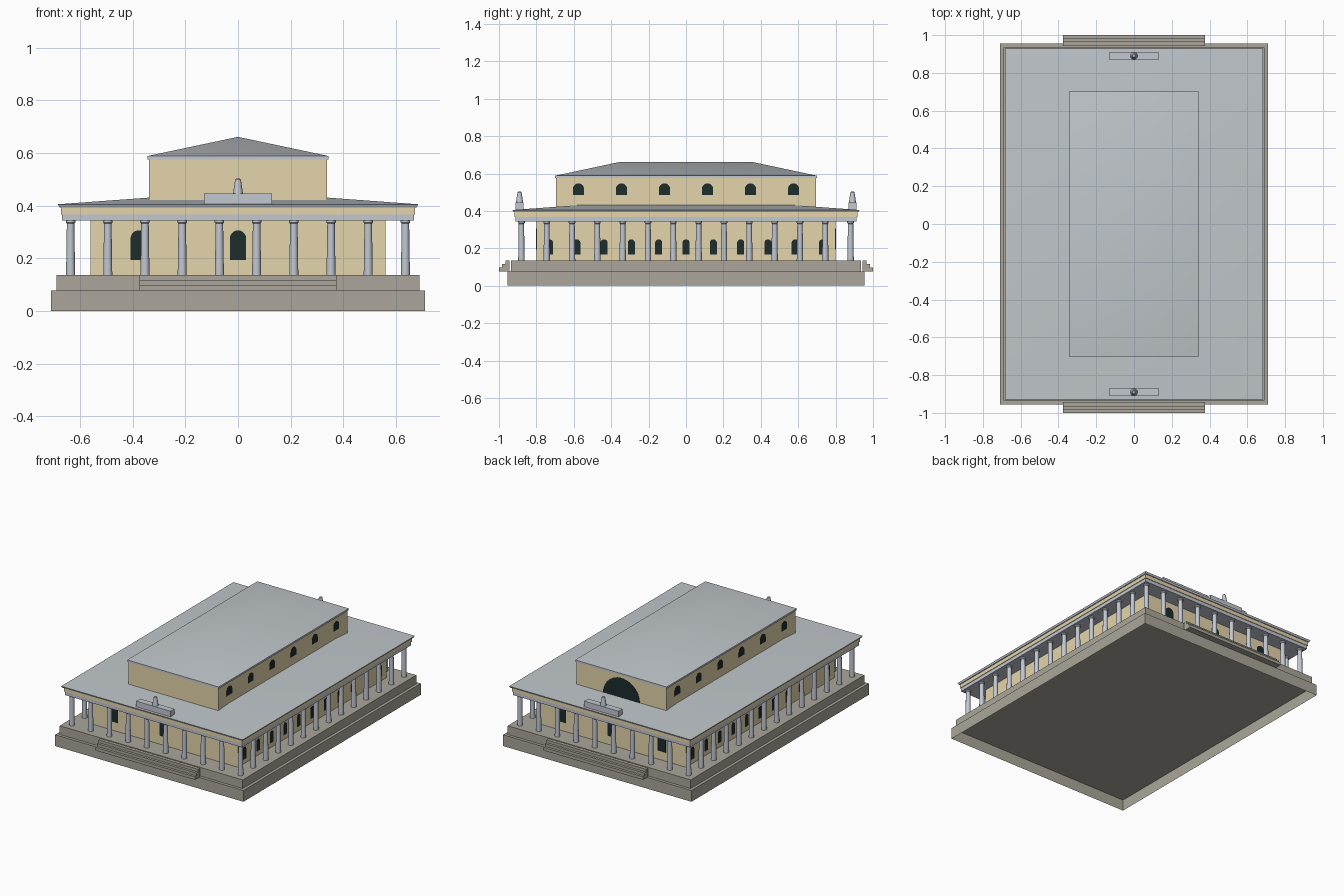
import bpy, bmesh, math
from mathutils import Matrix

if "Cube" in bpy.data.objects:
    bpy.data.objects.remove(bpy.data.objects["Cube"], do_unlink=True)


def material(name, r, g, b):
    m = bpy.data.materials.new(name)
    m.use_nodes = True
    m.diffuse_color = (r, g, b, 1)
    m.node_tree.nodes["Principled BSDF"].inputs["Base Color"].default_value = (r, g, b, 1)
    return m


STONE = material("brown grey stone", 0.405, 0.38, 0.325)
TAN = material("tan plaster", 0.77, 0.66, 0.41)
MARBLE = material("pale blue grey marble", 0.54, 0.58, 0.64)
ROOF = material("grey roof", 0.53, 0.57, 0.60)
GLASS = material("dark glass", 0.013, 0.025, 0.026)


def finish(name, bm, mat, smooth=False):
    bmesh.ops.recalc_face_normals(bm, faces=bm.faces)
    me = bpy.data.meshes.new(name)
    bm.to_mesh(me)
    bm.free()
    me.materials.append(mat)
    ob = bpy.data.objects.new(name, me)
    bpy.context.collection.objects.link(ob)
    if smooth:
        bpy.ops.object.select_all(action="DESELECT")
        ob.select_set(True)
        bpy.context.view_layer.objects.active = ob
        bpy.ops.object.shade_smooth_by_angle(angle=math.radians(35))
    return ob


def block(name, hx, hy, z0, z1, mat, y=0, flare=0, hollow=False):
    """Box given by half sizes; flare widens the top, hollow opens the bottom."""
    bm = bmesh.new()
    bmesh.ops.create_cube(bm, size=2)
    if hollow:
        bottom = [f for f in bm.faces if f.calc_center_median().z < -0.5]
        bmesh.ops.delete(bm, geom=bottom, context="FACES_ONLY")
    for v in bm.verts:
        top = v.co.z > 0
        f = flare if top else 0
        v.co = (v.co.x * (hx + f), y + v.co.y * (hy + f), z1 if top else z0)
    return finish(name, bm, mat)


def hip_roof(name, hx, hy, z0, z1, ridge, mat):
    bm = bmesh.new()
    a, b, c, d = [bm.verts.new((sx * hx, sy * hy, z0))
                  for sx, sy in ((-1, -1), (1, -1), (1, 1), (-1, 1))]
    f, k = [bm.verts.new((0, s * ridge, z1)) for s in (-1, 1)]
    for face in ((a, b, f), (b, c, k, f), (c, d, k), (d, a, f, k), (d, c, b, a)):
        bm.faces.new(face)
    return finish(name, bm, mat, True)


def lathe(name, profile, mat, x, y, sides=16):
    bm = bmesh.new()
    rings = [[bm.verts.new((x + r * math.cos(2 * math.pi * i / sides),
                            y + r * math.sin(2 * math.pi * i / sides), z))
              for i in range(sides)] for r, z in profile]
    for lo, hi in zip(rings, rings[1:]):
        for i in range(sides):
            j = (i + 1) % sides
            bm.faces.new((lo[i], lo[j], hi[j], hi[i]))
    bm.faces.new(rings[0])
    bm.faces.new(rings[-1])
    return finish(name, bm, mat, True)


def arch(name, x, y, z0, z1, r, turn):
    """Thin round-topped window plate facing -y, turned about z."""
    spring = z1 - r
    bm = bmesh.new()
    pts = [(r * math.cos(math.pi * i / 14), spring + r * math.sin(math.pi * i / 14))
           for i in range(15)]
    if spring - z0 > 0.001:
        pts += [(-r, z0), (r, z0)]
    front = bm.faces.new([bm.verts.new((px, -0.001, pz)) for px, pz in pts])
    ext = bmesh.ops.extrude_face_region(bm, geom=[front])["geom"]
    bmesh.ops.translate(bm, vec=(0, 0.004, 0),
                        verts=[g for g in ext if isinstance(g, bmesh.types.BMVert)])
    bm.transform(Matrix.Translation((x, y, 0)) @ Matrix.Rotation(math.radians(turn), 4, "Z"))
    return finish(name, bm, GLASS)


# Stepped platform, open underneath
block("platform_base", 0.71, 0.955, 0, 0.077, STONE, hollow=True)
block("platform_top", 0.69, 0.935, 0.076, 0.136, STONE)

# Main hall, entablature and lower roof
block("hall_walls", 0.56, 0.80, 0.136, 0.345, TAN)
block("architrave", 0.668, 0.912, 0.343, 0.367, MARBLE)
block("frieze", 0.672, 0.916, 0.367, 0.393, TAN)
block("cornice", 0.678, 0.922, 0.393, 0.405, MARBLE, flare=0.006)
hip_roof("lower_roof", 0.684, 0.928, 0.405, 0.455, 0.244, ROOF)

# Upper storey
block("upper_walls", 0.338, 0.695, 0.405, 0.577, TAN)
block("upper_cornice", 0.344, 0.70, 0.575, 0.588, MARBLE)
hip_roof("upper_roof", 0.345, 0.701, 0.588, 0.661, 0.358, ROOF)

# Colonnade around all four sides
COLUMN = [(0.0172, 0.136), (0.0142, 0.331), (0.018, 0.336), (0.018, 0.345)]
CX, CY, NX, NY = 0.636, 0.88, 10, 14
spots = [(-CX + 2 * CX * i / (NX - 1), s * CY) for i in range(NX) for s in (-1, 1)]
spots += [(s * CX, -CY + 2 * CY * i / (NY - 1)) for i in range(1, NY - 1) for s in (-1, 1)]
for x, y in spots:
    lathe("column", COLUMN, MARBLE, x, y)

# End stairs, pedestals and roof figures
FIGURE = [(0.019, 0.445), (0.017, 0.46), (0.012, 0.492), (0.011, 0.499), (0.007, 0.503)]
for s, end in ((-1, "front"), (1, "back")):
    for i in range(3):
        reach = 1.0 - 0.017 * i
        block(end + "_stair", 0.375, (reach - 0.943) / 2, 0.077,
              0.098 + 0.019 * i, STONE, y=s * (reach + 0.943) / 2)
    block(end + "_pedestal", 0.13, 0.021, 0.40, 0.445, MARBLE, y=s * 0.89)
    lathe(end + "_roof_figure", FIGURE, MARBLE, 0, s * 0.89)

# End doors and the large rear half-round window
for x in (-0.377, 0):
    arch("front_door", x, -0.80, 0.194, 0.306, 0.031, 0)
for x in (-0.377, 0, 0.377):
    arch("back_door", x, 0.80, 0.194, 0.306, 0.031, 180)
arch("rear_lunette", 0, 0.695, 0.415, 0.555, 0.14, 180)

# Side windows on both storeys
for s in (-1, 1):
    for i in range(11):
        arch("hall_window", s * 0.56, 0.146 * (i - 5), 0.166, 0.248, 0.019, s * 90)
    for i in range(6):
        arch("upper_window", s * 0.338, 0.23 * (i - 2.5), 0.486, 0.547, 0.03, s * 90)
